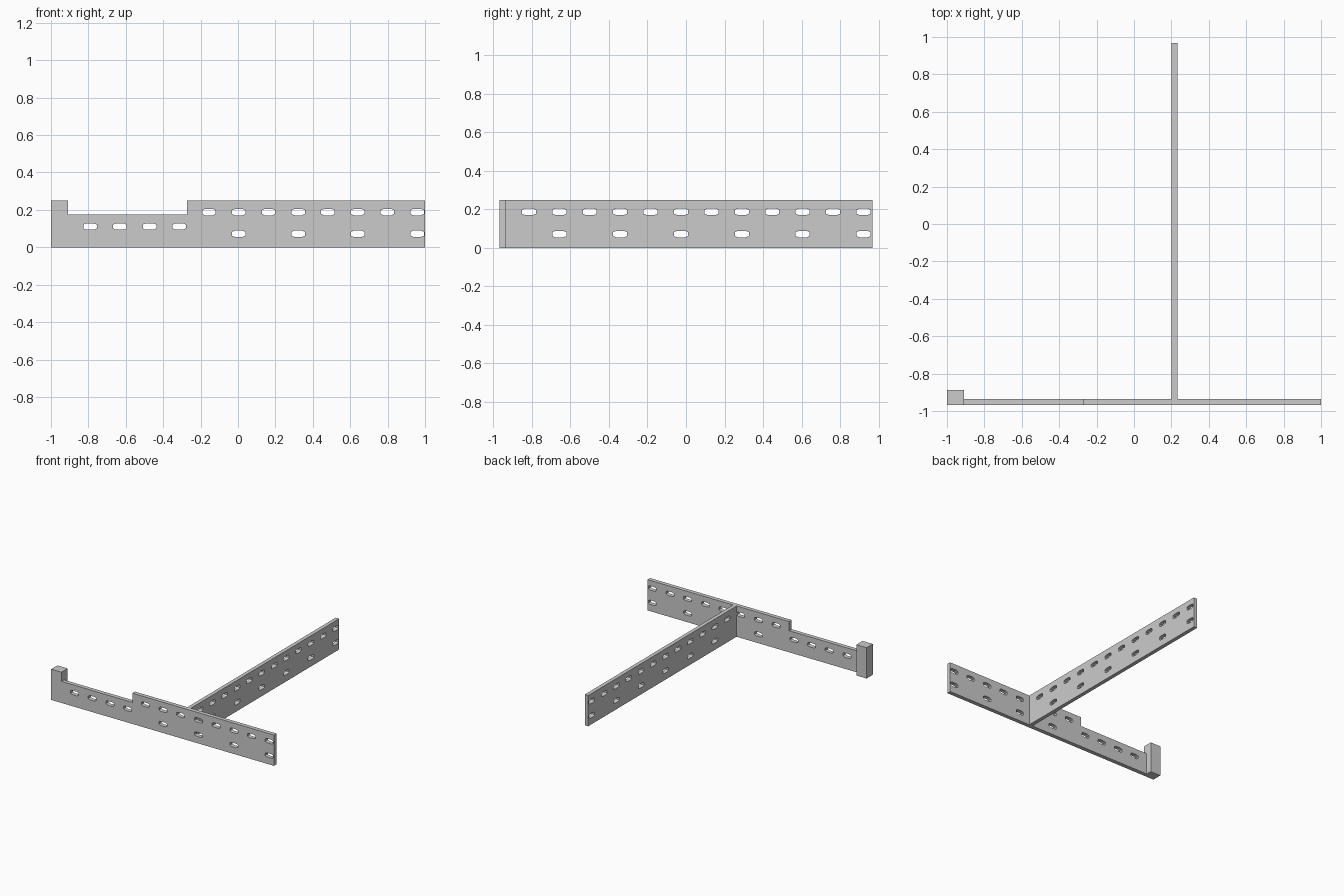
import bpy
from math import radians

if "Cube" in bpy.data.objects:
    bpy.data.objects.remove(bpy.data.objects["Cube"])

SLOT_W, SLOT_H = 0.072, 0.034


def slot(u, v):
    # elongated opening: full height in the middle, tapered at both ends
    w, h = SLOT_W / 2, SLOT_H / 2
    right = [(w, -h * 0.6), (w, h * 0.6), (w * 0.55, h)]
    pts = [(w * 0.55, -h)] + right
    pts += [(-a, -b) for a, b in pts]
    return [(u + a, v + b) for a, b in pts]


def panel(name, outline, slots, thickness, location, rotation):
    # upright wall panel: outline with slots cut right through
    curve = bpy.data.curves.new(name, 'CURVE')
    curve.dimensions = '2D'
    curve.fill_mode = 'BOTH'
    curve.extrude = thickness / 2
    for loop in [outline] + [slot(u, v) for u, v in slots]:
        spline = curve.splines.new('POLY')
        spline.points.add(len(loop) - 1)
        for p, (a, b) in zip(spline.points, loop):
            p.co = (a, b, 0, 1)
        spline.use_cyclic_u = True
    obj = bpy.data.objects.new(name, curve)
    bpy.context.collection.objects.link(obj)
    obj.location = location
    obj.rotation_euler = rotation
    bpy.ops.object.select_all(action='DESELECT')
    obj.select_set(True)
    bpy.context.view_layer.objects.active = obj
    bpy.ops.object.convert(target='MESH')
    bpy.ops.object.shade_flat()


STEP = 0.159
TOP, LOW, SHORT = 0.188, 0.072, 0.111

# front wall: lowered run on the left, full height on the right
front_outline = [(-0.908, 0), (1, 0), (1, 0.25), (-0.272, 0.25),
                 (-0.272, 0.175), (-0.908, 0.175)]
front_slots = [(-0.791 + i * STEP, SHORT) for i in range(4)]
front_slots += [(-0.155 + i * STEP, TOP) for i in range(8)]
front_slots += [(0.004 + i * 2 * STEP, LOW) for i in range(4)]
panel("front_wall", front_outline, front_slots, 0.033,
      (0, -0.9515, 0), (radians(90), 0, 0))

# long wall running to the back
long_outline = [(-0.935, 0), (0.968, 0), (0.968, 0.25), (-0.935, 0.25)]
LSTEP = 0.158
long_slots = [(-0.816 + i * LSTEP, TOP) for i in range(12)]
long_slots += [(-0.658 + i * 2 * LSTEP, LOW) for i in range(6)]
panel("long_wall", long_outline, long_slots, 0.031,
      (0.216, 0, 0), (radians(90), 0, radians(90)))

# corner post at the left end
bpy.ops.mesh.primitive_cube_add(size=1, location=(-0.954, -0.928, 0.125))
post = bpy.context.object
post.name = "corner_post"
post.scale = (0.092, 0.08, 0.25)
bpy.ops.object.transform_apply(location=False, rotation=False, scale=True)
